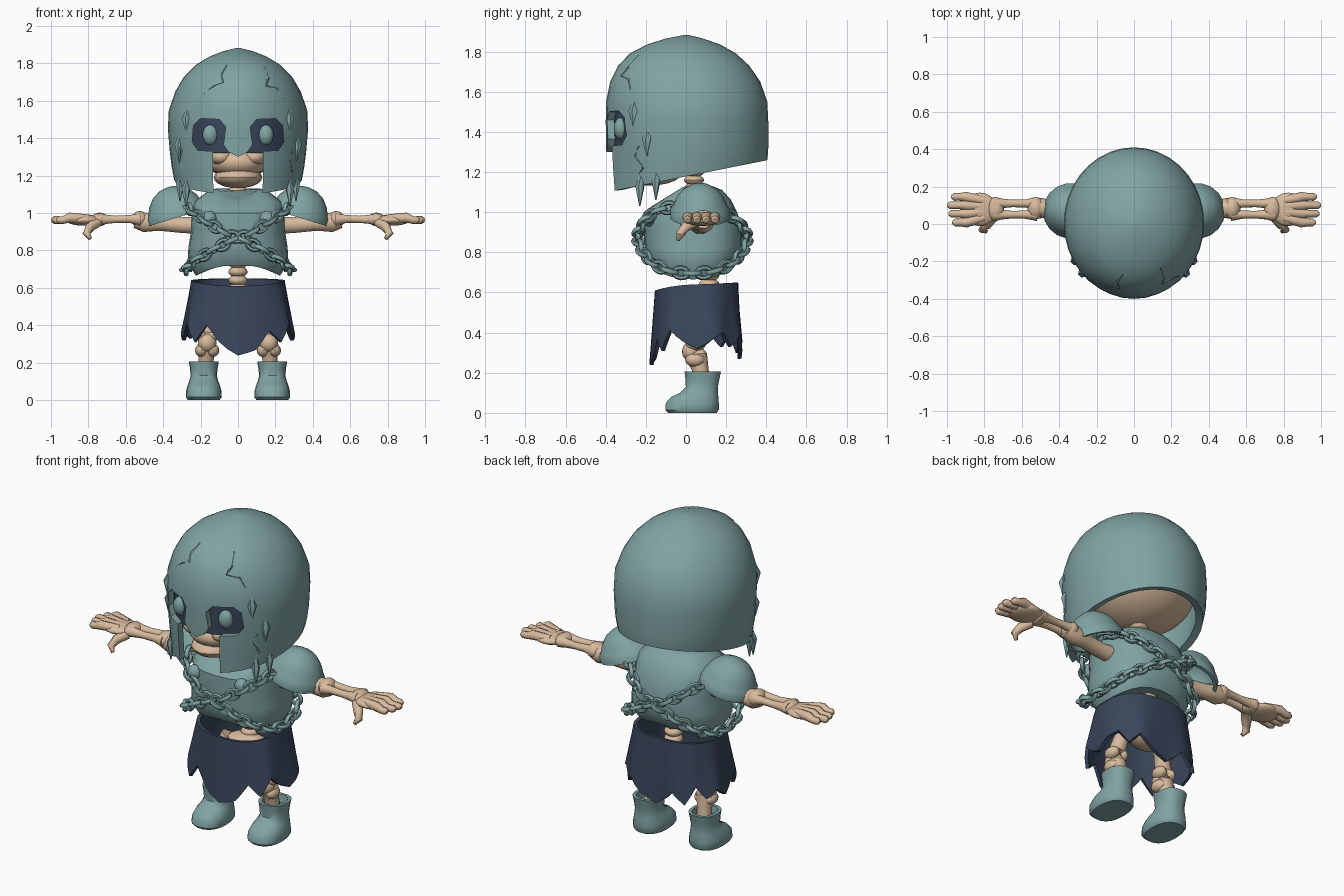
import bpy, bmesh, math
from mathutils import Vector, Matrix

if "Cube" in bpy.data.objects:
    bpy.data.objects.remove(bpy.data.objects["Cube"])

def material(name, col):
    m = bpy.data.materials.new(name)
    m.diffuse_color = (*col, 1)
    m.use_nodes = True
    m.node_tree.nodes["Principled BSDF"].inputs["Base Color"].default_value = m.diffuse_color
    return m

TEAL = material("teal_metal", (0.216, 0.371, 0.366))
BONE = material("bone", (0.68, 0.49, 0.335))
NAVY = material("navy_cloth", (0.041, 0.061, 0.105))

# ---------- helpers ----------
def apply(ob, kind, **props):
    bpy.context.view_layer.objects.active = ob
    m = ob.modifiers.new(kind, kind)
    for k, v in props.items():
        setattr(m, k, v)
    bpy.ops.object.modifier_apply(modifier=m.name)

def finish(bm, name, mat, mirror=False, thick=0, cutter=None, angle=40):
    me = bpy.data.meshes.new(name)
    bm.to_mesh(me)
    bm.free()
    me.materials.append(mat)
    ob = bpy.data.objects.new(name, me)
    bpy.context.collection.objects.link(ob)
    bpy.ops.object.select_all(action='DESELECT')
    ob.select_set(True)
    bpy.context.view_layer.objects.active = ob
    if thick:
        apply(ob, 'SOLIDIFY', thickness=thick, offset=-1)
    if cutter:
        apply(ob, 'BOOLEAN', object=cutter, operation='DIFFERENCE', solver='EXACT')
        bpy.data.objects.remove(cutter)
    if mirror:
        apply(ob, 'MIRROR', use_mirror_merge=False)
    bpy.ops.object.shade_smooth_by_angle(angle=math.radians(angle))
    return ob

def oval(a, hx, y0, y1, n=2):
    c, s = math.cos(a), math.sin(a)
    px = math.copysign(abs(c) ** (2 / n), c)
    py = math.copysign(abs(s) ** (2 / n), s)
    return hx * px, (y0 + y1) / 2 + (y1 - y0) / 2 * py

def ring(z, hx, y0, y1, cx=0, n=2, sides=24):
    pts = []
    for i in range(sides):
        a = 2 * math.pi * i / sides
        x, y = oval(a, hx, y0, y1, n)
        pts.append(Vector((cx + x, y, z(a, y) if callable(z) else z)))
    return pts

def loft(bm, rings, bottom=True, top=True):
    vs = [[bm.verts.new(p) for p in r] for r in rings]
    n = len(vs[0])
    for lo, hi in zip(vs, vs[1:]):
        for i in range(n):
            j = (i + 1) % n
            bm.faces.new((lo[i], lo[j], hi[j], hi[i]))
    if bottom:
        bm.faces.new(vs[0][::-1])
    if top:
        bm.faces.new(vs[-1])

def ball(bm, c, r, u=16, v=10):
    bmesh.ops.create_uvsphere(bm, u_segments=u, v_segments=v, radius=1,
                              matrix=Matrix.Translation(c) @ Matrix.Diagonal((*r, 1)))

def tube(bm, pts, radii, sides=10):
    pts = [Vector(p) for p in pts]
    rings = []
    for i, p in enumerate(pts):
        t = pts[min(i + 1, len(pts) - 1)] - pts[max(i - 1, 0)]
        q = t.to_track_quat('Z', 'Y')
        rings.append([p + q @ Vector((math.cos(k * math.tau / sides), math.sin(k * math.tau / sides), 0)) * radii[i]
                      for k in range(sides)])
    loft(bm, rings)

def interp(table, z):
    for a, b in zip(table, table[1:]):
        if z <= b[0]:
            f = max(0, (z - a[0]) / (b[0] - a[0]))
            return [p + (q - p) * f for p, q in zip(a[1:], b[1:])]
    return list(table[-1][1:])

# ---------- helmet ----------
HELM = [(1.10, .335, -.385, .40), (1.22, .352, -.392, .408), (1.32, .364, -.398, .41),
        (1.45, .375, -.40, .41), (1.55, .37, -.398, .405), (1.65, .335, -.378, .37),
        (1.73, .288, -.338, .315), (1.79, .228, -.28, .25), (1.835, .155, -.195, .17),
        (1.865, .08, -.10, .085), (1.882, .01, -.015, .015)]
def brim(f):  # sloping lower edge, blended up to the level rows
    return lambda a, y: (1.26 - (.41 - y) * .2) * (1 - f) + 1.32 * f
def helm_front(x, z, inset=0):
    hx, y0, y1 = interp(HELM, z)
    return (y0 + y1) / 2 - ((y1 - y0) / 2 - inset) * math.sqrt(max(0, 1 - (x / (hx - inset)) ** 2))
bm = bmesh.new()
rows = [ring(brim(0), .342, -.387, .405, sides=36), ring(brim(.5), .355, -.393, .408, sides=36)]
loft(bm, rows + [ring(*r, sides=36) for r in HELM[2:]], bottom=False)

# eye and mouth opening
half = [(.05, 1.325), (.078, 1.365), (.065, 1.46), (.10, 1.50), (.20, 1.505), (.238, 1.47),
        (.245, 1.38), (.215, 1.335), (.135, 1.33), (.13, 1.0)]
outline = [(0, 1.30)] + half + [(-x, z) for x, z in reversed(half)]
cb = bmesh.new()
face = cb.faces.new([cb.verts.new((x, -.7, z)) for x, z in outline])
ext = bmesh.ops.extrude_face_region(cb, geom=[face])
bmesh.ops.translate(cb, vec=(0, .56, 0), verts=[g for g in ext['geom'] if isinstance(g, bmesh.types.BMVert)])
bmesh.ops.recalc_face_normals(cb, faces=cb.faces)
cutter = finish(cb, "opening_cutter", TEAL)
cutter.hide_render = True
finish(bm, "helmet", TEAL, thick=.04, cutter=cutter, angle=35)

# drips under the brim and chips sunk into the helmet sides
bm = bmesh.new()
for x, y, z1, z0, r in [(.278, -.23, 1.19, 1.03, .023), (.31, -.15, 1.22, 1.06, .023),
                        (.275, -.262, 1.56, 1.42, .026), (.315, -.195, 1.42, 1.28, .026)]:
    tube(bm, [(x, y, z0), (x, y, z0 * .4 + z1 * .6), (x - .01, y + .01, z1)], [.003, r, r * .4], 6)
finish(bm, "helmet_drips", TEAL, mirror=True)

# raised crack lines
bm = bmesh.new()
for line in ([(-.06, 1.79), (-.09, 1.74), (-.08, 1.70), (-.13, 1.68), (-.18, 1.64)],
             [(.14, 1.78), (.16, 1.72), (.15, 1.68), (.21, 1.66), (.24, 1.61)],
             [(-.32, 1.40), (-.30, 1.33), (-.31, 1.27), (-.27, 1.20)],
             [(.29, 1.33), (.27, 1.28), (.29, 1.22), (.26, 1.17)]):
    tube(bm, [(x, helm_front(x, z, .003), z) for x, z in line], [.004] + [.008] * (len(line) - 2) + [.004], 5)
finish(bm, "helmet_cracks", TEAL)

# ---------- skull, eyes, neck ----------
bm = bmesh.new()
ball(bm, (0, .02, 1.45), (.325, .325, .255), 24, 14)
ball(bm, (0, -.19, 1.27), (.155, .16, .085))
ball(bm, (0, -.19, 1.19), (.13, .165, .058))
for s in (-1, 1):
    ball(bm, (s * .09, -.27, 1.30), (.06, .07, .045))
finish(bm, "skull", BONE)

# dark curved plates behind the eye openings
bm = bmesh.new()
grid = [[bm.verts.new((x, helm_front(x, z, .034), z)) for x in (.03, .08, .13, .18, .22, .265)]
        for z in (1.32, 1.37, 1.42, 1.47, 1.525)]
for lo, hi in zip(grid, grid[1:]):
    for i in range(5):
        bm.faces.new((lo[i], lo[i + 1], hi[i + 1], hi[i]))
finish(bm, "eye_sockets", NAVY, mirror=True, thick=.02)
bm = bmesh.new()
ball(bm, (.148, -.325, 1.417), (.042, .035, .055))
finish(bm, "eyes", TEAL, mirror=True)

bm = bmesh.new()
for k in range(5):
    ball(bm, (0, .04, 1.04 + .04 * k), (.05, .05, .026), 12, 8)
for k in range(5):
    ball(bm, (0, .115, .55 + .045 * k), (.052, .052, .03), 12, 8)
ball(bm, (0, .09, .49), (.13, .08, .06))
finish(bm, "spine_and_pelvis", BONE)

# ---------- chest armour ----------
CHEST = [(.665, .225, -.165, .235), (.735, .27, -.195, .265), (.82, .265, -.205, .28), (.92, .248, -.212, .28),
         (1.0, .25, -.21, .255), (1.06, .235, -.16, .225), (1.11, .17, -.10, .18), (1.13, .12, -.06, .13)]
def chest_z(z):  # arched lower edge, dipping neckline
    low, high = max(0, 1 - (z - .665) / .15), max(0, (z - 1.0) / .13)
    return lambda a, y: z + .055 * low * math.sin(a) ** 2 - .05 * high * max(0, -math.sin(a)) ** 3
bm = bmesh.new()
loft(bm, [ring(.73, .08, -.02, .16, n=2.4)] + [ring(chest_z(r[0]), *r[1:], n=2.4) for r in CHEST])
finish(bm, "chest_armour", TEAL)

# shoulder pads
bm = bmesh.new()
loft(bm, [ring(z, .162 * s, -.15 * s, .15 * s, sides=18) for z, s in
          [(-.025, 1.0), (.01, 1.0), (.028, .92), (.07, .8), (.11, .6), (.137, .32), (.145, .06)]], bottom=False)
bm.transform(Matrix.Translation((.33, .07, 1.0)) @ Matrix.Rotation(math.radians(17), 4, 'Y'))
finish(bm, "shoulder_pads", TEAL, mirror=True, thick=.02)

# buckles
bm = bmesh.new()
ball(bm, (.155, -.185, .97), (.042, .035, .042), 12, 8)
finish(bm, "chest_buckles", TEAL, mirror=True)

# ---------- crossed chains ----------
def chain_point(a):
    z = .865 - .17 * math.cos(a)
    hx, y0, y1 = interp(CHEST, z)
    x, y = oval(a, hx + .035, y0 - .03, y1 + .022, 2.4)
    return Vector((x, y, z))
N = 720
path = [chain_point(math.tau * i / N) for i in range(N + 1)]
dist = [0]
for p, q in zip(path, path[1:]):
    dist.append(dist[-1] + (q - p).length)
count = 2 * round(dist[-1] / .056 / 2)
bm = bmesh.new()
for k in range(count):
    i = next(j for j, d in enumerate(dist) if d >= dist[-1] * k / count)
    t = (path[(i + 3) % N] - path[(i - 3) % N]).normalized()
    out = Vector((path[i].x, path[i].y - .035, 0))
    side = t.cross(out).normalized()
    up = side.cross(t)
    w, h = (side, up) if k % 2 else (up, -side)
    grid = []
    for u in range(12):
        c, s = math.cos(u * math.tau / 12), math.sin(u * math.tau / 12)
        rad = t * c + w * s
        grid.append([bm.verts.new(path[i] + t * c * .037 + w * s * .025 +
                     .0125 * (rad * math.cos(v * math.tau / 6) + h * math.sin(v * math.tau / 6))) for v in range(6)])
    for u in range(12):
        for v in range(6):
            bm.faces.new((grid[u][v], grid[(u + 1) % 12][v], grid[(u + 1) % 12][(v + 1) % 6], grid[u][(v + 1) % 6]))
bmesh.ops.recalc_face_normals(bm, faces=bm.faces)
finish(bm, "chains", TEAL, mirror=True, angle=60)

# ---------- arms and hands ----------
bm = bmesh.new()
tube(bm, [(.2, .07, .935), (.3, .07, .935), (.42, .08, .945), (.5, .085, .95), (.55, .085, .96)],
     [.05, .044, .042, .055, .042])
ball(bm, (.525, .085, .965), (.045, .06, .045))
for y in (.11, .05):  # paired forearm bones
    tube(bm, [(.52, y, .965), (.58, y, .968), (.65, y, .966), (.70, y, .966), (.75, y, .966)],
         [.034, .022, .02, .025, .034])
ball(bm, (.74, .08, .966), (.045, .065, .036))
ball(bm, (.825, .078, .962), (.095, .09, .03))
for k, y in enumerate((.008, .055, .10, .145)):
    tip = (.97, .99, .998, .975)[k]
    tube(bm, [(.8, .03 + y * .65, .968), (.9, y, .975), (.935, y, .962), (tip - .015, y, .962), (tip, y, .958)],
         [.024, .027, .02, .021, .011], 8)
tube(bm, [(.75, .04, .95), (.79, -.005, .925), (.81, -.03, .89), (.79, -.04, .862)], [.028, .027, .022, .011], 8)
finish(bm, "arms", BONE, mirror=True, angle=60)

# ---------- torn skirt ----------
HEM = [.32, .37, .40, .33, .38, .31, .27, .36, .30, .40, .33, .38, .32, .38, .41, .31, .40, .31, .24, .27, .37,
       .31, .41, .36]
def skirt_z(f):
    def z(a, y):
        k = a / math.tau * 24
        i = int(k + 1e-6)
        hem = HEM[i % 24] + (HEM[(i + 1) % 24] - HEM[i % 24]) * (k - i)
        return hem * (1 - f) + (.64 + .01 * math.sin(a) - .02 * max(0, -math.sin(a)) ** 2) * f
    return z
bm = bmesh.new()
rows = []
for f in (0, .25, .5, .75, 1):
    r = ring(skirt_z(f), .30 - .05 * f, -.175 + .02 * f, .285 - .025 * f, n=2.5, sides=48)
    for i, p in enumerate(r):  # cloth folds fading toward the waist
        w = 1 + .035 * (1 - f) * math.sin(7 * math.tau * i / 48)
        p.x *= w
        p.y = .05 + (p.y - .05) * w
    rows.append(r)
loft(bm, rows, bottom=False, top=False)
finish(bm, "skirt", NAVY, thick=.02)

# ---------- legs ----------
bm = bmesh.new()
tube(bm, [(.11, .08, .51), (.14, .06, .45), (.165, .05, .36), (.165, .05, .29), (.17, .07, .22), (.175, .08, .12)],
     [.05, .042, .048, .055, .042, .045])
ball(bm, (.165, .025, .305), (.05, .045, .05))
for dx in (-.03, .03):
    ball(bm, (.165 + dx, .045, .265), (.035, .05, .035), 12, 8)
    ball(bm, (.165 + dx, .05, .345), (.035, .05, .035), 12, 8)
finish(bm, "legs", BONE, mirror=True)

# ---------- boots ----------
bm = bmesh.new()
loft(bm, [ring(z, hx, y0, y1, cx=.183, n=2.4, sides=18) for z, hx, y0, y1 in
          [(0, .085, -.09, .155), (.015, .096, -.105, .165), (.05, .094, -.102, .165), (.08, .086, -.075, .163),
           (.10, .078, -.03, .16), (.13, .07, -.002, .16), (.17, .074, -.004, .168), (.205, .08, -.008, .175),
           (.205, .062, .01, .157), (.16, .055, .015, .15)]])
finish(bm, "boots", TEAL, mirror=True)
